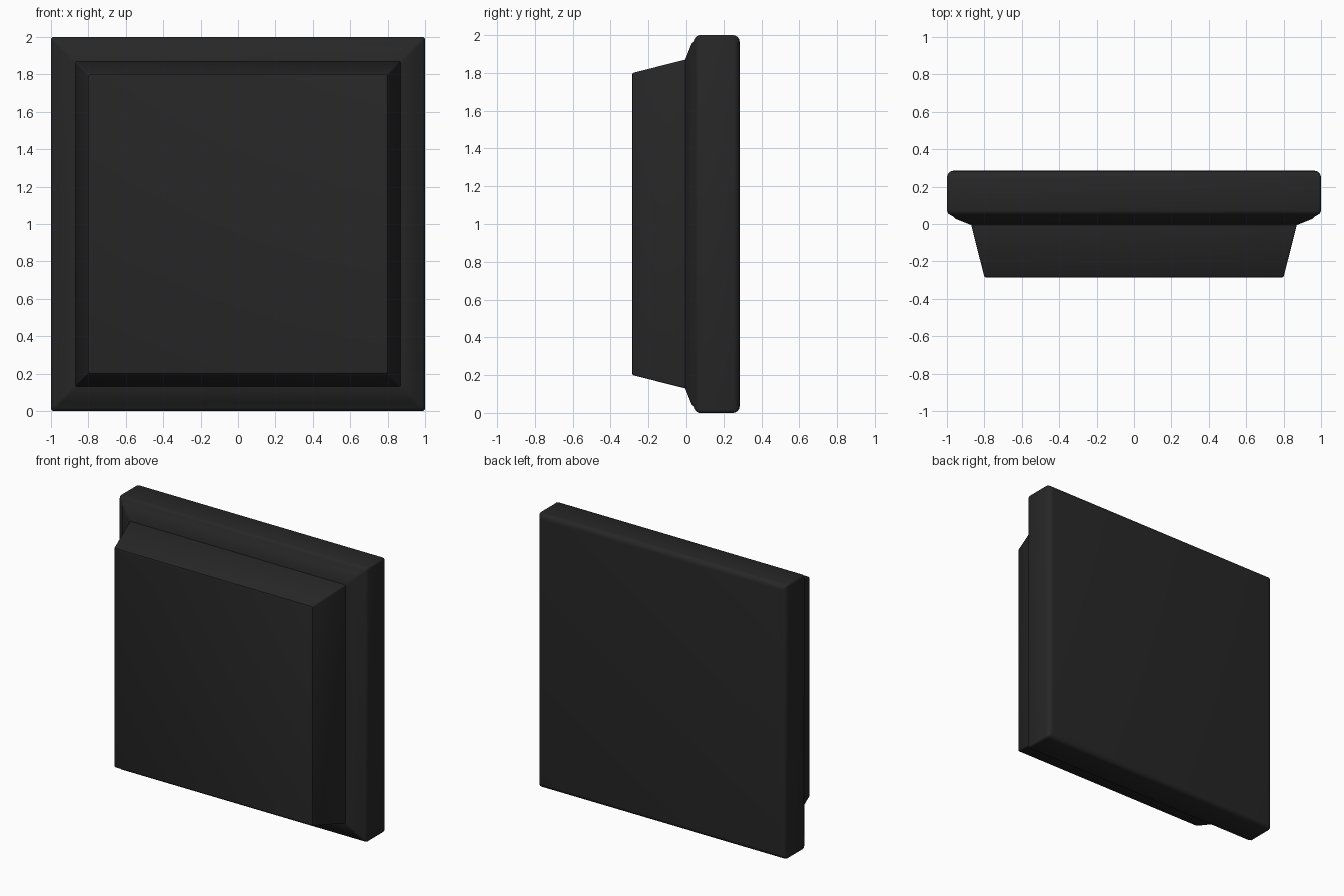
import bpy, bmesh, math

if "Cube" in bpy.data.objects:
    bpy.data.objects.remove(bpy.data.objects["Cube"])

dark = bpy.data.materials.new("dark_plastic")
dark.diffuse_color = (0.02, 0.02, 0.02, 1)
dark.use_nodes = True
dark.node_tree.nodes["Principled BSDF"].inputs["Base Color"].default_value = dark.diffuse_color


def rounded_square(half, r, steps=3):
    """Outline of a square with rounded corners, in x and z."""
    pts = []
    for k in range(4):
        start = k * math.pi / 2
        cx = (half - r) * (1 if k in (0, 3) else -1)
        cz = (half - r) * (1 if k in (0, 1) else -1)
        for i in range(steps + 1):
            a = start + i * math.pi / 2 / steps
            pts.append((cx + r * math.cos(a), cz + r * math.sin(a)))
    return pts


def loft(name, profile, r):
    """Stack square rings given as (half width, y) and cap both ends."""
    bm = bmesh.new()
    rings = [[bm.verts.new((x, y, z + 1)) for x, z in rounded_square(half, r)]
             for half, y in profile]
    n = len(rings[0])
    for a, b in zip(rings, rings[1:]):
        for i in range(n):
            j = (i + 1) % n
            bm.faces.new((a[i], a[j], b[j], b[i]))
    bm.faces.new(rings[0])
    bm.faces.new(rings[-1])
    bmesh.ops.recalc_face_normals(bm, faces=bm.faces)
    mesh = bpy.data.meshes.new(name)
    bm.to_mesh(mesh)
    bm.free()
    mesh.materials.append(dark)
    ob = bpy.data.objects.new(name, mesh)
    bpy.context.collection.objects.link(ob)
    bpy.ops.object.select_all(action='DESELECT')
    ob.select_set(True)
    bpy.context.view_layer.objects.active = ob
    bpy.ops.object.shade_smooth_by_angle(angle=math.radians(35))


# Back plate: sloped shoulder, small lip, straight side, rounded back edge
back_edge = [(0.965 + 0.035 * math.cos(a), 0.25 + 0.035 * math.sin(a))
             for a in (i * math.pi / 8 for i in range(5))]
plate = [(0.87, -0.006), (0.955, 0.028), (0.968, 0.042), (0.982, 0.048),
         (0.995, 0.058), (1.0, 0.072)] + back_edge
loft("back_plate", plate, 0.015)

# Raised front block, tapering towards the front with a softened edge
block = [(0.792, -0.285), (0.798, -0.283), (0.802, -0.276),
         (0.87, -0.006), (0.868, 0.01)]
loft("front_block", block, 0.008)
